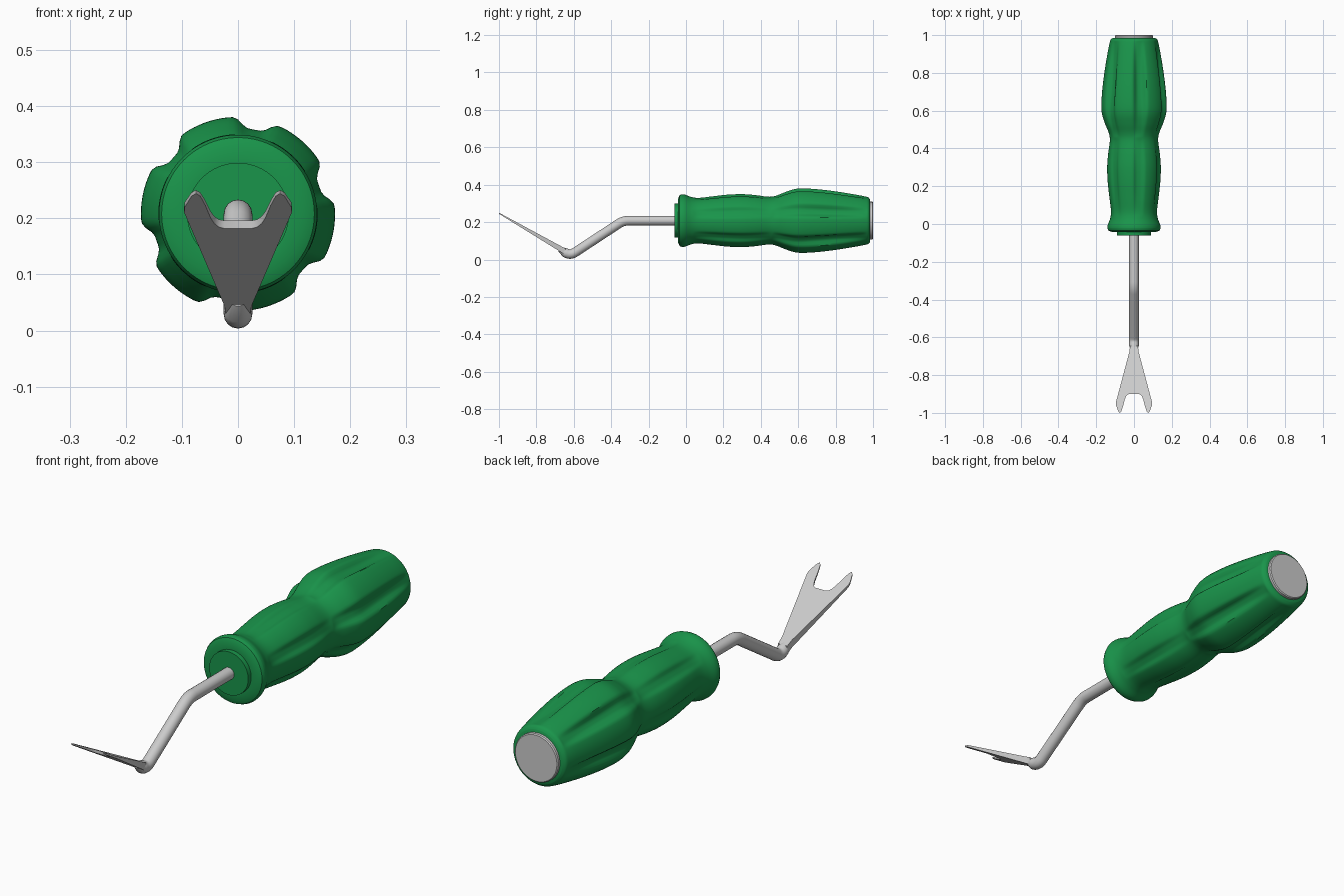
import bpy, bmesh
from math import pi, sin, cos, radians, exp
from mathutils import Vector

if "Cube" in bpy.data.objects:
    bpy.data.objects.remove(bpy.data.objects["Cube"])

AXIS_Z = 0.208   # height of the handle axis

green = bpy.data.materials.new("green_plastic")
green.diffuse_color = (0.01, 0.30, 0.07, 1)
green.use_nodes = True
green.node_tree.nodes["Principled BSDF"].inputs["Base Color"].default_value = green.diffuse_color


def make_object(name, bm, mat=None, angle=35):
    bmesh.ops.recalc_face_normals(bm, faces=bm.faces)
    me = bpy.data.meshes.new(name)
    bm.to_mesh(me)
    bm.free()
    ob = bpy.data.objects.new(name, me)
    bpy.context.collection.objects.link(ob)
    if mat:
        me.materials.append(mat)
    bpy.ops.object.select_all(action='DESELECT')
    ob.select_set(True)
    bpy.context.view_layer.objects.active = ob
    bpy.ops.object.shade_smooth_by_angle(angle=radians(angle))
    return ob


def lathe(name, profile, mat=None, groove=None, n=120):
    """Revolve (y, radius) points about the handle axis; groove(y, angle) cuts inward."""
    bm = bmesh.new()
    rings = []
    for y, r in profile:
        ring = []
        for i in range(n):
            a = 2 * pi * i / n
            rr = r - (groove(y, a) if groove else 0)
            ring.append(bm.verts.new((rr * cos(a), y, AXIS_Z + rr * sin(a))))
        rings.append(ring)
    for A, B in zip(rings, rings[1:]):
        for i in range(n):
            j = (i + 1) % n
            bm.faces.new((A[i], A[j], B[j], B[i]))
    bm.faces.new(rings[0])
    bm.faces.new(rings[-1])
    return make_object(name, bm, mat)


def smooth_profile(pts, steps=5):
    """Catmull-Rom through the profile points."""
    p = [Vector(q) for q in [pts[0]] + pts + [pts[-1]]]
    out = []
    for a, b, c, d in zip(p, p[1:], p[2:], p[3:]):
        for k in range(steps):
            t = k / steps
            out.append(0.5 * (2 * b + (c - a) * t + (2 * a - 5 * b + 4 * c - d) * t * t
                              + (3 * b - a - 3 * c + d) * t ** 3))
    return [tuple(v) for v in out + [p[-1]]]


def bump(y, y0, y1):
    return sin(pi * (y - y0) / (y1 - y0)) ** 0.8 if y0 < y < y1 else 0


# Six finger grooves, in two stretches that fade at the waist and ends
def finger_groove(y, a):
    depth = 0.011 * bump(y, 0.04, 0.46) + 0.024 * bump(y, 0.46, 0.97)
    off = (a - radians(19) + pi / 6) % (pi / 3) - pi / 6
    return depth * exp(-(off / radians(10)) ** 4)


# Handle grip
grip = [(-0.022, 0.141), (-0.005, 0.139), (0.03, 0.126), (0.07, 0.122), (0.14, 0.130),
        (0.22, 0.139), (0.30, 0.142), (0.37, 0.137), (0.44, 0.128), (0.48, 0.133),
        (0.53, 0.153), (0.58, 0.169), (0.63, 0.173), (0.72, 0.167), (0.82, 0.154),
        (0.91, 0.139), (0.955, 0.130), (0.975, 0.124), (0.985, 0.112)]
lathe("handle_grip", [(-0.042, 0.092), (-0.042, 0.118), (-0.034, 0.136)] + smooth_profile(grip),
      green, finger_groove)

# Front boss and grey end cap
lathe("front_boss", [(-0.062, 0.091), (-0.03, 0.091)], green, n=64)
lathe("end_cap", [(0.96, 0.101), (0.996, 0.101), (1.0, 0.097)], n=64)


# Bent rod with rounded bends, swept as a bevelled curve
def filleted(pts, cut, steps=6):
    out = [pts[0]]
    for a, b, c in zip(pts, pts[1:], pts[2:]):
        p, q = b + (a - b).normalized() * cut, b + (c - b).normalized() * cut
        for k in range(steps + 1):
            t = k / steps
            out.append(p * (1 - t) ** 2 + b * 2 * t * (1 - t) + q * t * t)
    return out + [pts[-1]]


path = filleted([Vector(p) for p in [(0, 0.0, AXIS_Z), (0, -0.335, AXIS_Z),
                                     (0, -0.62, 0.021), (0, -0.675, 0.0555)]], 0.03)
cu = bpy.data.curves.new("bent_rod", 'CURVE')
cu.dimensions = '3D'
cu.bevel_depth = 0.0255
cu.bevel_resolution = 6
cu.use_fill_caps = True
sp = cu.splines.new('POLY')
sp.points.add(len(path) - 1)
for pt, co in zip(sp.points, path):
    pt.co = (*co, 1)
    # flatten out where the rod runs into the blade
    pt.radius = 0.55 if co.y < -0.67 else 1
rod = bpy.data.objects.new("bent_rod", cu)
bpy.context.collection.objects.link(rod)
bpy.context.view_layer.objects.active = rod
bpy.ops.object.select_all(action='DESELECT')
rod.select_set(True)
bpy.ops.object.convert(target='MESH')
bpy.ops.object.shade_smooth_by_angle(angle=radians(40))

# Forked blade: mirrored outline on a slope, thinning towards the tips
half = [(0.021, -0.645), (0.024, -0.675), (0.096, -0.945), (0.095, -0.96), (0.083, -0.992),
        (0.075, -1.0), (0.067, -0.992), (0.058, -0.965), (0.049, -0.93), (0.042, -0.913),
        (0.034, -0.903), (0.024, -0.899)]
outline = half + [(-x, y) for x, y in reversed(half)]
bm = bmesh.new()
layers = []
for side in (1, -1):
    layer = []
    for x, y in outline:
        t = (y + 0.645) / -0.355
        z = 0.042 + t * (0.2475 - 0.042) + side * (0.017 * (1 - t) + 0.003 * t)
        layer.append(bm.verts.new((x, y, z)))
    bm.faces.new(layer)
    layers.append(layer)
top, bot = layers
for i in range(len(top)):
    j = (i + 1) % len(top)
    bm.faces.new((top[i], top[j], bot[j], bot[i]))
make_object("forked_blade", bm, angle=30)
